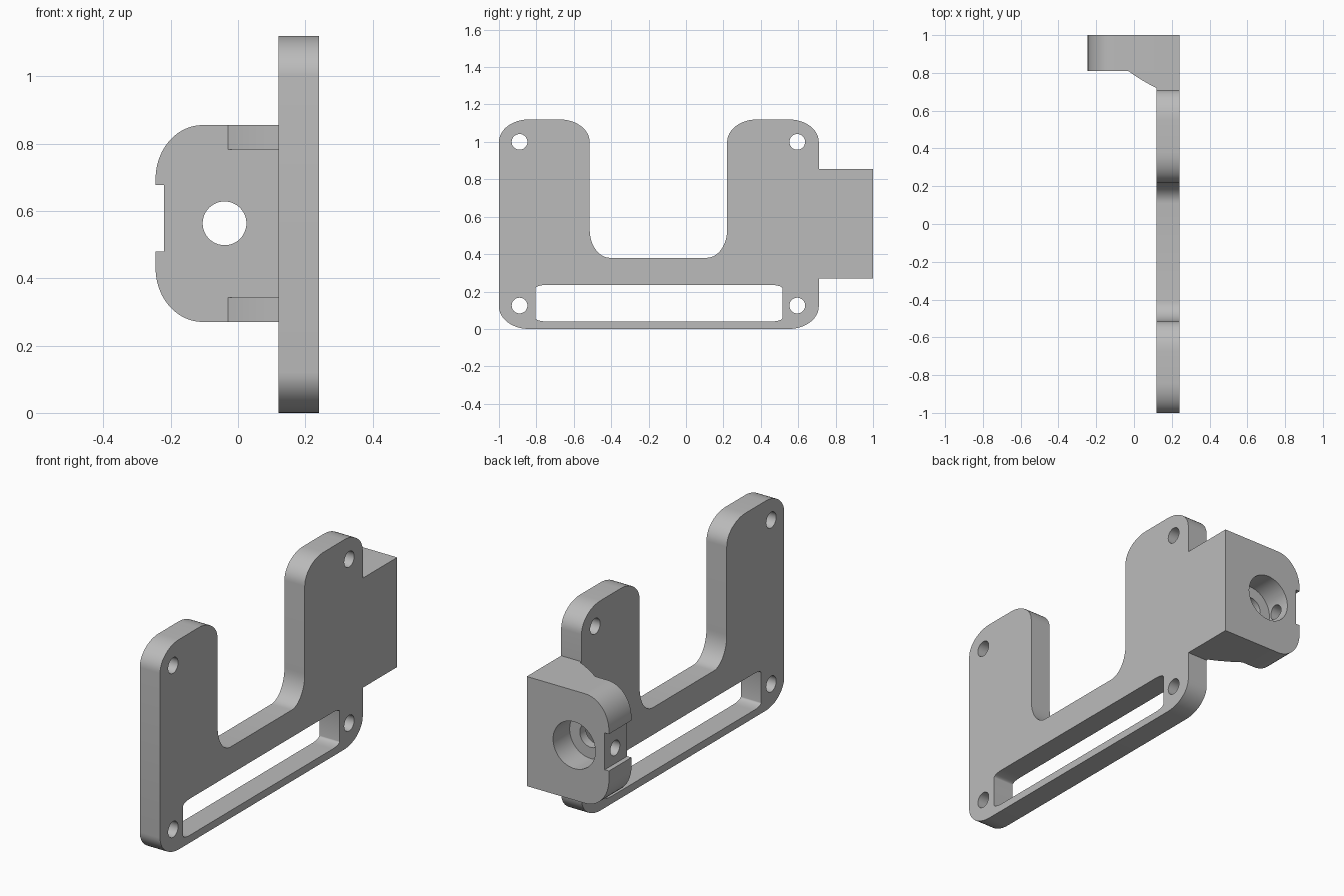
import bpy, bmesh
from math import sin, cos, pi, radians
from mathutils import Vector

if "Cube" in bpy.data.objects:
    bpy.data.objects.remove(bpy.data.objects["Cube"])

GREY = (0.5, 0.5, 0.5, 1)
mat = bpy.data.materials.new("plain grey")
mat.use_nodes = True
mat.diffuse_color = GREY
mat.node_tree.nodes["Principled BSDF"].inputs["Base Color"].default_value = GREY


def rounded(corners, steps=12):
    """Outline from (a, b, radius_a, radius_b) corners with elliptical fillets."""
    out = []
    for i, (a, b, ra, rb) in enumerate(corners):
        c = Vector((a, b))
        if not ra:
            out.append(c)
            continue
        before = Vector(corners[i - 1][:2]) - c
        after = Vector(corners[(i + 1) % len(corners)][:2]) - c
        u, v = before.normalized(), after.normalized()
        u = Vector((u.x * ra, u.y * rb))
        v = Vector((v.x * ra, v.y * rb))
        for k in range(steps + 1):
            t = pi / 2 * k / steps
            out.append(c + u * (1 - sin(t)) + v * (1 - cos(t)))
    return out


def circle(a, b, r, n=32):
    return [Vector((a + r * cos(2 * pi * k / n), b + r * sin(2 * pi * k / n))) for k in range(n)]


def prism(name, outline, axis, lo, hi):
    """Extrude a flat outline along the x, y or z axis."""
    place = {"x": lambda p, h: (h, p[0], p[1]),
             "y": lambda p, h: (p[0], h, p[1]),
             "z": lambda p, h: (p[0], p[1], h)}[axis]
    bm = bmesh.new()
    start = [bm.verts.new(place(p, lo)) for p in outline]
    end = [bm.verts.new(place(p, hi)) for p in outline]
    bm.faces.new(start)
    bm.faces.new(end)
    n = len(outline)
    for i in range(n):
        j = (i + 1) % n
        bm.faces.new((start[i], start[j], end[j], end[i]))
    bmesh.ops.recalc_face_normals(bm, faces=bm.faces)
    mesh = bpy.data.meshes.new(name)
    bm.to_mesh(mesh)
    bm.free()
    mesh.materials.append(mat)
    obj = bpy.data.objects.new(name, mesh)
    bpy.context.collection.objects.link(obj)
    return obj


def activate(obj):
    bpy.ops.object.select_all(action="DESELECT")
    obj.select_set(True)
    bpy.context.view_layer.objects.active = obj


def cut(obj, cutters):
    activate(obj)
    for cutter in cutters:
        mod = obj.modifiers.new("cut", "BOOLEAN")
        mod.operation = "DIFFERENCE"
        mod.solver = "EXACT"
        mod.object = cutter
        bpy.ops.object.modifier_apply(modifier=mod.name)
        bpy.data.objects.remove(cutter)


# U-shaped plate with a tab at the back
IN, OUT = 0.12, 0.24
plate = prism("mounting_plate", rounded([
    (-1, 0, .16, .12), (.71, 0, .16, .12),
    (.71, .27, 0, 0), (1, .27, 0, 0), (1, .855, 0, 0), (.71, .855, 0, 0),
    (.71, 1.12, .16, .12), (.22, 1.12, .16, .12),
    (.22, .38, .11, .15), (-.515, .38, .11, .15),
    (-.515, 1.12, .16, .12), (-1, 1.12, .16, .12)]), "x", IN, OUT)

# Long slot and four screw holes
slot = rounded([(-.805, .04, .06, .018), (.515, .04, .06, .018),
                (.515, .235, .06, .018), (-.805, .235, .06, .018)])
cut(plate, [prism("slot_cutter", slot, "x", 0, .4)] +
    [prism("screw_cutter", circle(y, z, .042), "x", 0, .4)
     for y in (-.89, .595) for z in (.125, 1.0)])

# Clamp block with rounded outer corners and a shallow channel
LEFT, FRONT, LOW, HIGH = -.245, .81, .27, .855
block = prism("clamp_block", rounded([
    (IN, LOW, 0, 0), (LEFT, LOW, .14, .16),
    (LEFT, .48, 0, 0), (-.22, .48, 0, 0), (-.22, .677, 0, 0), (LEFT, .677, 0, 0),
    (LEFT, HIGH, .14, .16), (IN, HIGH, 0, 0)]), "y", FRONT, 1)

# Through bore, wide counterbore from the back, and side set-screw hole
cut(block, [
    prism("bore_cutter", circle(-.04, .563, .065, 48), "y", .7, 1.1),
    prism("counterbore_cutter", circle(-.04, .563, .125, 48), "y", .86, 1.1),
    prism("set_screw_cutter", circle(.912, .563, .04), "x", -.3, -.06)])

# Curved gussets between the block and the plate
gusset = [(-.03, FRONT), (.005, .785), (.04, .763), (.08, .74), (IN, .72), (IN, FRONT)]
gussets = [prism("lower_gusset", gusset, "z", LOW, .342),
           prism("upper_gusset", gusset, "z", .783, HIGH)]

for part in [plate, block] + gussets:
    activate(part)
    bpy.ops.object.shade_smooth_by_angle(angle=radians(30))
